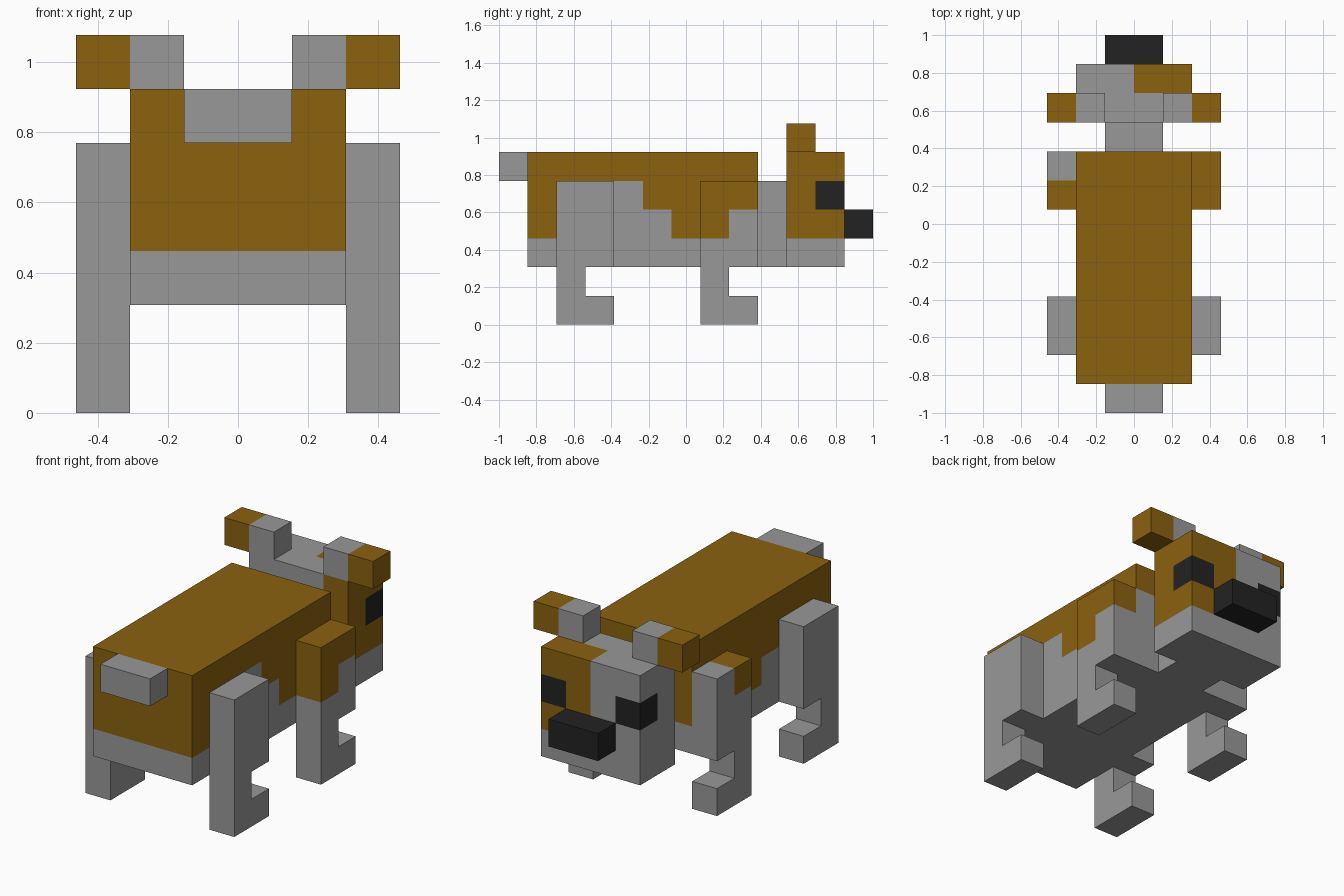
import bpy
import bmesh
from itertools import product
from math import radians
from mathutils import Vector

if "Cube" in bpy.data.objects:
    bpy.data.objects.remove(bpy.data.objects["Cube"])

UNIT = 2 / 13          # edge of one block
GREY, BROWN, BLACK = range(3)


def make_material(name, rgb):
    mat = bpy.data.materials.new(name)
    mat.use_nodes = True
    mat.diffuse_color = (*rgb, 1)
    mat.node_tree.nodes["Principled BSDF"].inputs["Base Color"].default_value = (*rgb, 1)
    return mat


MATERIALS = [
    make_material("grey fur", (0.315, 0.315, 0.315)),
    make_material("brown fur", (0.258, 0.122, 0.0045)),
    make_material("black", (0.0165, 0.0165, 0.0165)),
]


def make_part(name, boxes, colour):
    """Skin the union of block ranges; colour(x, y, z) gives each block's material."""
    cells = set()
    for xs, ys, zs in boxes:
        cells.update(product(range(*xs), range(*ys), range(*zs)))
    bm = bmesh.new()
    for cell in sorted(cells):
        centre = Vector(cell) + Vector((0.5, 0.5, 0.5))
        for axis, sign in product(range(3), (-1, 1)):
            near = list(cell)
            near[axis] += sign
            if tuple(near) in cells:
                continue
            n, u, v = (Vector.Fill(3, 0) for _ in range(3))
            n[axis], u[(axis + 1) % 3], v[(axis + 2) % 3] = sign / 2, 0.5, 0.5
            corners = [-u - v, u - v, u + v, v - u][::sign]
            face = bm.faces.new([bm.verts.new(centre + n + c) for c in corners])
            face.material_index = colour(*cell)
    # Weld the blocks and merge flat areas of one colour
    bmesh.ops.remove_doubles(bm, verts=bm.verts, dist=0.01)
    bmesh.ops.dissolve_limit(bm, angle_limit=radians(1), verts=bm.verts,
                             edges=bm.edges, delimit={'MATERIAL'})
    for vert in bm.verts:
        vert.co *= UNIT
        vert.co.y -= 1
    mesh = bpy.data.meshes.new(name)
    bm.to_mesh(mesh)
    bm.free()
    for mat in MATERIALS:
        mesh.materials.append(mat)
    bpy.context.collection.objects.link(bpy.data.objects.new(name, mesh))


def plain(index):
    return lambda x, y, z: index


# Lowest brown block along each flank, from the tail end to the neck
LEFT_PATCH = [3, 4, 4, 5, 4, 3, 3, 5]
RIGHT_PATCH = [3, 4, 4, 4, 3, 3, 3, 3]


def body_colour(x, y, z):
    if x in (-1, 0):
        lowest = 5 if y == 8 else 3
    else:
        lowest = (LEFT_PATCH if x > 0 else RIGHT_PATCH)[y - 1]
    return BROWN if z >= lowest else GREY


def head_colour(x, y, z):
    if y == 11 and z == 4 and x in (-2, 1):      # eyes
        return BLACK
    patch = x == 1 or (x == 0 and y == 11)       # brown half of the face
    return BROWN if patch and z >= 3 else GREY


def ear_colour(x, y, z):
    return BROWN if x in (-3, 2) else GREY


def left_front_leg_colour(x, y, z):
    return BROWN if z >= y - 4 else GREY


def right_front_leg_colour(x, y, z):
    return BROWN if z == 4 and y == 7 else GREY


# Body, neck and tail
make_part("body", [((-2, 2), (1, 9), (2, 6))], body_colour)
make_part("neck", [((-1, 1), (9, 10), (2, 5))], plain(GREY))
make_part("tail", [((-1, 1), (0, 1), (5, 6))], plain(GREY))

# Head and nose
make_part("head", [((-2, 2), (10, 12), (2, 6))], head_colour)
make_part("nose", [((-1, 1), (12, 13), (3, 4))], plain(BLACK))

# Ears
make_part("left_ear", [((1, 3), (10, 11), (6, 7))], ear_colour)
make_part("right_ear", [((-3, -1), (10, 11), (6, 7))], ear_colour)


# Legs: thigh, ankle and a foot that points toward the head
def make_leg(name, x, y, colour):
    xs = (x, x + 1)
    make_part(name, [(xs, (y, y + 2), (2, 5)),
                     (xs, (y, y + 1), (1, 2)),
                     (xs, (y, y + 2), (0, 1))], colour)


make_leg("left_front_leg", 2, 7, left_front_leg_colour)
make_leg("right_front_leg", -3, 7, right_front_leg_colour)
make_leg("left_back_leg", 2, 2, plain(GREY))
make_leg("right_back_leg", -3, 2, plain(GREY))
